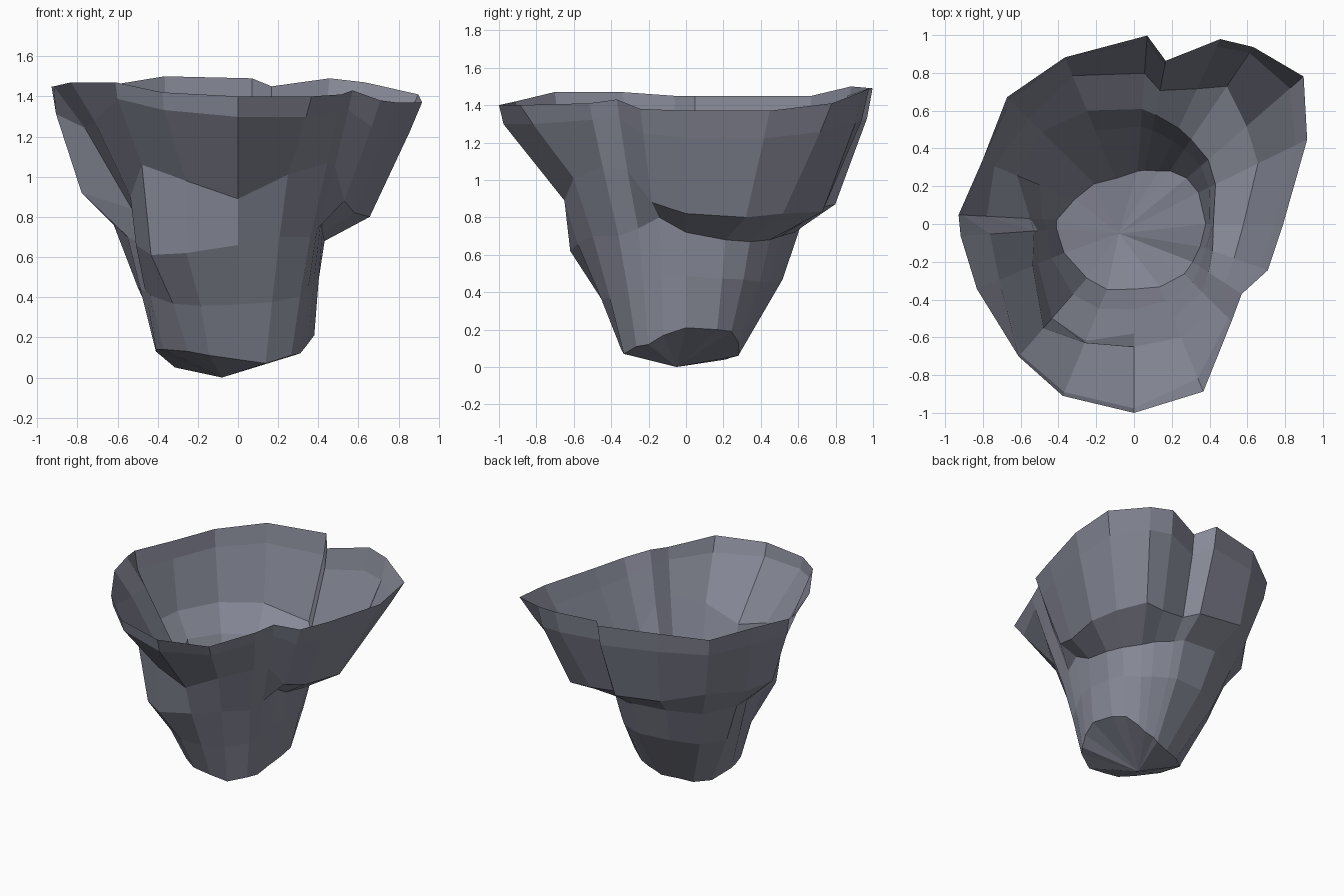
import bpy, bmesh
from math import sin, cos, radians

# Column directions around the vessel (counter-clockwise from +x)
ANGLES = [0, 26, 41, 56, 65, 79, 86, 112.5, 135, 157.5, 177, 184, 202.5, 229, 247.5, 270, 292.5, 315, 327, 341]

stone = bpy.data.materials.new("slate_grey")
stone.diffuse_color = (0.24, 0.25, 0.31, 1)

bm = bmesh.new()


def ring(radii, heights):
    """One irregular loop of the faceted shell."""
    return [bm.verts.new((r * cos(radians(a)), r * sin(radians(a)), z))
            for a, r, z in zip(ANGLES, radii, heights)]


def between(lower, upper, share):
    """Loop between two others; share(angle) gives the height and radius fractions."""
    loop = []
    for a, lo, up in zip(ANGLES, lower, upper):
        rise, spread = share(a)
        co = lo.co.lerp(up.co, spread)
        co.z = lo.co.z + (up.co.z - lo.co.z) * rise
        loop.append(bm.verts.new(co))
    return loop


def stem_share(a):
    s = sin(radians(a))
    return .54 + .06 * s, .46 if a > 260 else .54 + .18 * s


def brow_share(a):
    if a < 50 or a > 280:       # flat right side
        return .74, .76
    if 180 < a < 210:           # recess beside the lump
        return .66, .60
    if a > 210:                 # upright front lip
        return .80, .93
    return .74, .85             # rounded back


def bridge(lower, upper):
    n = len(lower)
    for i in range(n):
        j = (i + 1) % n
        bm.faces.new((lower[i], lower[j], upper[j], upper[i]))


# Chipped foot
foot = ring([.38, .38, .37, .34, .31, .29, .28, .26, .30, .34, .41, .41, .40, .38, .375, .345, .36, .375, .37, .37],
            [.21, .20, .19, .13, .10, .08, .06, .05, .04, .05, .13, .14, .14, .13, .11, .09, .07, .11, .12, .17])
# Neck under the flare
neck = ring([.42, .48, .52, .54, .56, .59, .61, .65, .69, .67, .55, .51, .55, .66, .67, .58, .54, .51, .47, .44],
            [.72, .68, .67, .68, .70, .72, .74, .76, .75, .76, .70, .68, .66, .61, .62, .66, .70, .70, .74, .80])
# Ledge where the bowl turns outward, with a lump on the left
ledge = ring([.58, .73, .79, .88, .79, .72, .80, .85, .79, .80, .78, .53, .58, .73, .68, .65, .65, .63, .575, .56],
             [.82, .80, .82, .83, .83, .85, .87, .92, .95, .93, .92, .84, .90, 1.06, .98, .89, 1.01, 1.07, 1.05, .88])
# Ragged open rim, notched at the back right
rim = ring([.79, 1.02, 1.19, 1.13, 1.08, .88, 1.0, .955, .95, .87, .93, .92, .90, .93, .985, 1.0, .96, .73, .68, .75],
           [1.37, 1.37, 1.41, 1.47, 1.49, 1.45, 1.49, 1.50, 1.45, 1.45, 1.45, 1.45, 1.47, 1.47, 1.42, 1.40, 1.40, 1.41, 1.43, 1.38])
# Stem below the neck, and the bulge below the rim
stem = between(foot, neck, stem_share)
brow = between(ledge, rim, brow_share)

loops = [foot, stem, neck, ledge, brow, rim]
for a, b in zip(loops, loops[1:]):
    bridge(a, b)

# Shallow underside
tip = bm.verts.new((-.08, -.05, 0))
for i in range(len(foot)):
    bm.faces.new((tip, foot[(i + 1) % len(foot)], foot[i]))

mesh = bpy.data.meshes.new("rock_bowl")
bm.normal_update()
bm.to_mesh(mesh)
bm.free()
mesh.materials.append(stone)
bpy.context.collection.objects.link(bpy.data.objects.new("rock_bowl", mesh))
